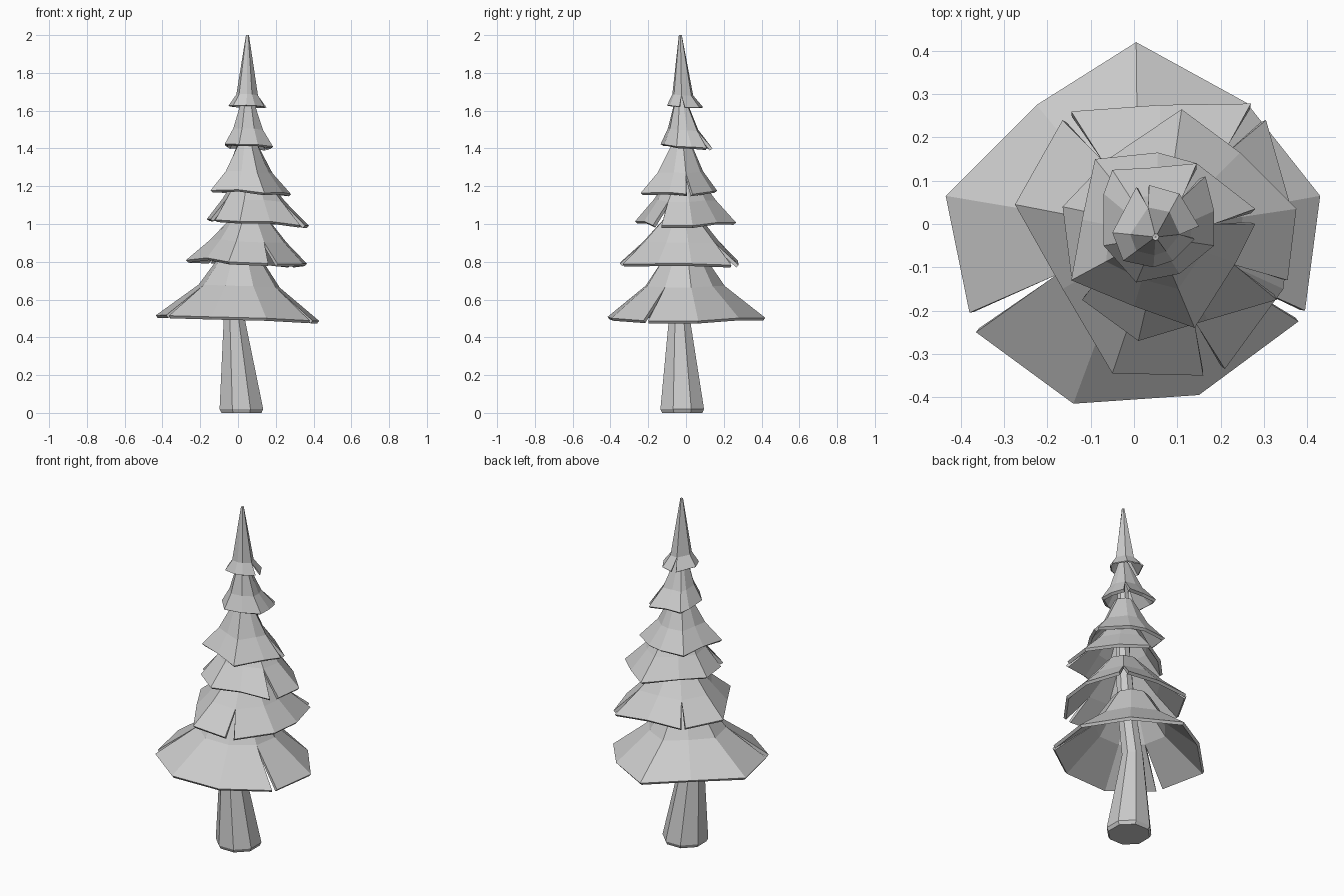
import bpy
import bmesh
from math import cos, sin, tau
from mathutils import Vector

old = bpy.data.objects.get("Cube")
if old:
    bpy.data.objects.remove(old, do_unlink=True)

grey = bpy.data.materials.new("plain grey")
grey.use_nodes = True
colour = (0.6, 0.6, 0.6, 1)
grey.diffuse_color = colour
grey.node_tree.nodes["Principled BSDF"].inputs["Base Color"].default_value = colour

SLIT = None  # marks an open cut between two neighbouring rim corners


def finish(bm, name):
    """Turn a bmesh into a flat shaded object."""
    mesh = bpy.data.meshes.new(name)
    bm.to_mesh(mesh)
    bm.free()
    mesh.materials.append(grey)
    obj = bpy.data.objects.new(name, mesh)
    bpy.context.collection.objects.link(obj)
    return obj


def skirt(name, rim, rim_z, top, top_radius, bend, thickness=0.018):
    """Flared ring of needles: rim corners, a bent middle ring and a neck.
    bend gives how far inward and how far upward the middle ring lies."""
    points, slits = [], set()
    for corner in rim:
        if corner is SLIT:
            slits.add(len(points) - 1)
        else:
            points.append(Vector(corner))
    count = len(points)
    top = Vector(top)
    reach = [(p - top.xy).length for p in points]
    mean = sum(reach) / count

    outer, middle, neck = [], [], []
    for p, r in zip(points, reach):
        # Long branches droop, and the whole tree sags a little to one side
        low = p.to_3d() + Vector((0, 0, rim_z - 0.2 * (r - mean) - 0.04 * p.x))
        high = top + ((p - top.xy).normalized() * top_radius).to_3d()
        mid = low.lerp(high, bend[0])
        mid.z = low.z + (high.z - low.z) * bend[1]
        outer.append(low)
        middle.append(mid)
        neck.append(high)
    for i in slits:
        j = (i + 1) % count
        middle[i] = middle[j] = (middle[i] + middle[j]) / 2
        neck[i] = neck[j] = (neck[i] + neck[j]) / 2

    bm = bmesh.new()
    rings = [[bm.verts.new(v) for v in ring] for ring in (outer, middle, neck)]
    for i in range(count):
        if i in slits:
            continue
        j = (i + 1) % count
        for lower, upper in zip(rings, rings[1:]):
            bm.faces.new((lower[i], lower[j], upper[j], upper[i]))
    bmesh.ops.remove_doubles(bm, verts=bm.verts, dist=0.0005)
    obj = finish(bm, name)
    shell = obj.modifiers.new("shell", "SOLIDIFY")
    shell.thickness = thickness
    shell.offset = -1
    return obj


# Leaning eight sided trunk, swept through rings of centre and radius
trunk = bmesh.new()
previous = None
for x, y, z, radius in (
    (0.018, -0.02, 0, 0.115), (0.018, -0.02, 0.02, 0.125),
    (-0.02, -0.035, 0.5, 0.06), (0.03, -0.03, 0.8, 0.05),
    (0.06, -0.02, 1.1, 0.04), (0.05, -0.03, 1.7, 0.025),
):
    ring = [trunk.verts.new((x + radius * cos(tau * (k + 0.5) / 8),
                             y + radius * sin(tau * (k + 0.5) / 8), z))
            for k in range(8)]
    if previous is None:
        trunk.faces.new(ring[::-1])
    else:
        for k in range(8):
            n = (k + 1) % 8
            trunk.faces.new((previous[k], previous[n], ring[n], ring[k]))
    previous = ring
trunk.faces.new(previous)
finish(trunk, "trunk")

# Branch skirts from the ground up, corners counterclockwise from the left side
skirt("bottom_branches",
      [(0.43, 0.065), (0.26, 0.28), (0.005, 0.42), (-0.225, 0.275),
       (-0.435, 0.065), (-0.38, -0.205), SLIT, (-0.365, -0.25),
       (-0.14, -0.415), (0.15, -0.395), (0.38, -0.225), SLIT, (0.395, -0.2)],
      0.505, (0.01, -0.01, 0.84), 0.1, (0.65, 0.5))
skirt("lower_branches",
      [(0.365, 0.03), (0.305, 0.24), SLIT, (0.27, 0.278), (0.06, 0.275),
       (-0.145, 0.26), SLIT, (-0.165, 0.24), (-0.275, 0.045), (-0.165, -0.15),
       (-0.05, -0.345), (0.16, -0.35), SLIT, (0.21, -0.335), (0.345, -0.15)],
      0.8, (0.06, -0.02, 1.04), 0.09, (0.5, 0.45))
skirt("middle_branches",
      [(0.375, 0.035), (0.245, 0.165), (0.11, 0.265), (-0.06, 0.15),
       (-0.165, 0.04), (-0.145, -0.12), SLIT, (-0.12, -0.175), (0.01, -0.27),
       (0.17, -0.222), (0.33, -0.175), SLIT, (0.355, -0.13)],
      1.015, (0.07, -0.01, 1.22), 0.1, (0.6, 0.55))
skirt("upper_branches",
      [(0.28, 0.035), (0.145, 0.14), (0.055, 0.165), (-0.09, 0.15),
       (-0.12, 0.01), (-0.145, -0.13), (0, -0.19), (0.14, -0.24),
       (0.235, -0.09), (0.28, 0), SLIT],
      1.175, (0.05, -0.025, 1.42), 0.055, (0.55, 0.42))
skirt("high_branches",
      [(0.185, 0.03), (0.165, 0.11), SLIT, (0.145, 0.14), (0.04, 0.13),
       (-0.05, 0.125), (-0.07, 0.07), (-0.07, -0.05), (0.005, -0.135),
       (0.105, -0.115), (0.185, -0.05)],
      1.415, (0.05, -0.03, 1.66), 0.03, (0.5, 0.35))
skirt("tip",
      [(0.15, -0.005), (0.105, 0.07), (0.035, 0.09), SLIT, (0.005, 0.085),
       (-0.05, -0.02), (-0.025, -0.085), (0.045, -0.1), (0.09, -0.085),
       (0.14, -0.035), SLIT],
      1.625, (0.05, -0.03, 2), 0.008, (0.45, 0.16), 0.007)
